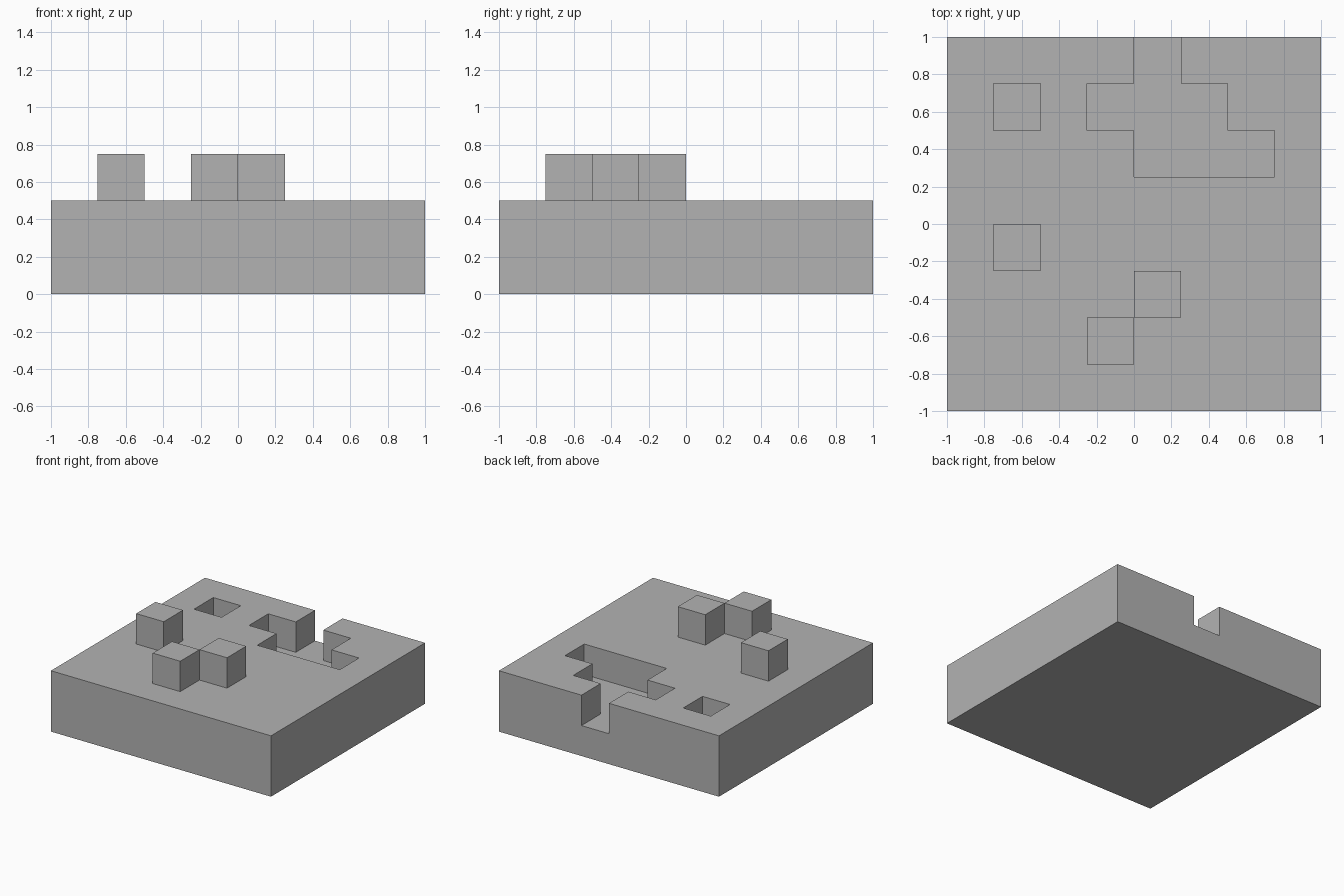
import bpy
import bmesh

default = bpy.data.objects.get("Cube")
if default:
    bpy.data.objects.remove(default, do_unlink=True)

grey = bpy.data.materials.new("plain grey")
grey.use_nodes = True
colour = (0.45, 0.45, 0.45, 1)
grey.diffuse_color = colour
grey.node_tree.nodes["Principled BSDF"].inputs["Base Color"].default_value = colour

CELL = 0.25   # side of a block and depth of a recess
TOP = 0.5     # top of the slab


def prism(name, outline, z0, z1):
    """Extrude a counter-clockwise outline from z0 up to z1."""
    bm = bmesh.new()
    base = bm.faces.new([bm.verts.new((x, y, z0)) for x, y in outline])
    extruded = bmesh.ops.extrude_face_region(bm, geom=[base], use_keep_orig=True)
    moved = [v for v in extruded["geom"] if isinstance(v, bmesh.types.BMVert)]
    bmesh.ops.translate(bm, verts=moved, vec=(0, 0, z1 - z0))
    bmesh.ops.recalc_face_normals(bm, faces=bm.faces)
    mesh = bpy.data.meshes.new(name)
    bm.to_mesh(mesh)
    bm.free()
    mesh.materials.append(grey)
    obj = bpy.data.objects.new(name, mesh)
    bpy.context.collection.objects.link(obj)
    return obj


def square(x, y, side=CELL):
    return [(x, y), (x + side, y), (x + side, y + side), (x, y + side)]


def cut(target, outline):
    """Sink a recess of the given outline into the top of the target."""
    cutter = prism("recess_cutter", outline, TOP - CELL, TOP + CELL)
    cutter.hide_render = True
    mod = target.modifiers.new("recess", "BOOLEAN")
    mod.operation = "DIFFERENCE"
    mod.solver = "EXACT"
    mod.object = cutter
    bpy.context.view_layer.objects.active = target
    bpy.ops.object.modifier_apply(modifier=mod.name)
    bpy.data.objects.remove(cutter, do_unlink=True)


# Slab with a small square pit and a stepped channel open at the back
slab = prism("slab", square(-1, -1, 2), 0, TOP)
cut(slab, square(-0.75, 0.5))
channel = [(0, 1), (0, 3), (-1, 3), (-1, 2), (0, 2), (0, 1), (3, 1), (3, 2),
           (2, 2), (2, 3), (1, 3), (1, 5), (0, 5)]
cut(slab, [(i * CELL, j * CELL) for i, j in reversed(channel[1:])])

# Raised blocks
for name, x, y in (("side_block", -0.75, -0.25),
                   ("front_block", -0.25, -0.75),
                   ("middle_block", 0, -0.5)):
    prism(name, square(x, y), TOP, TOP + CELL)
